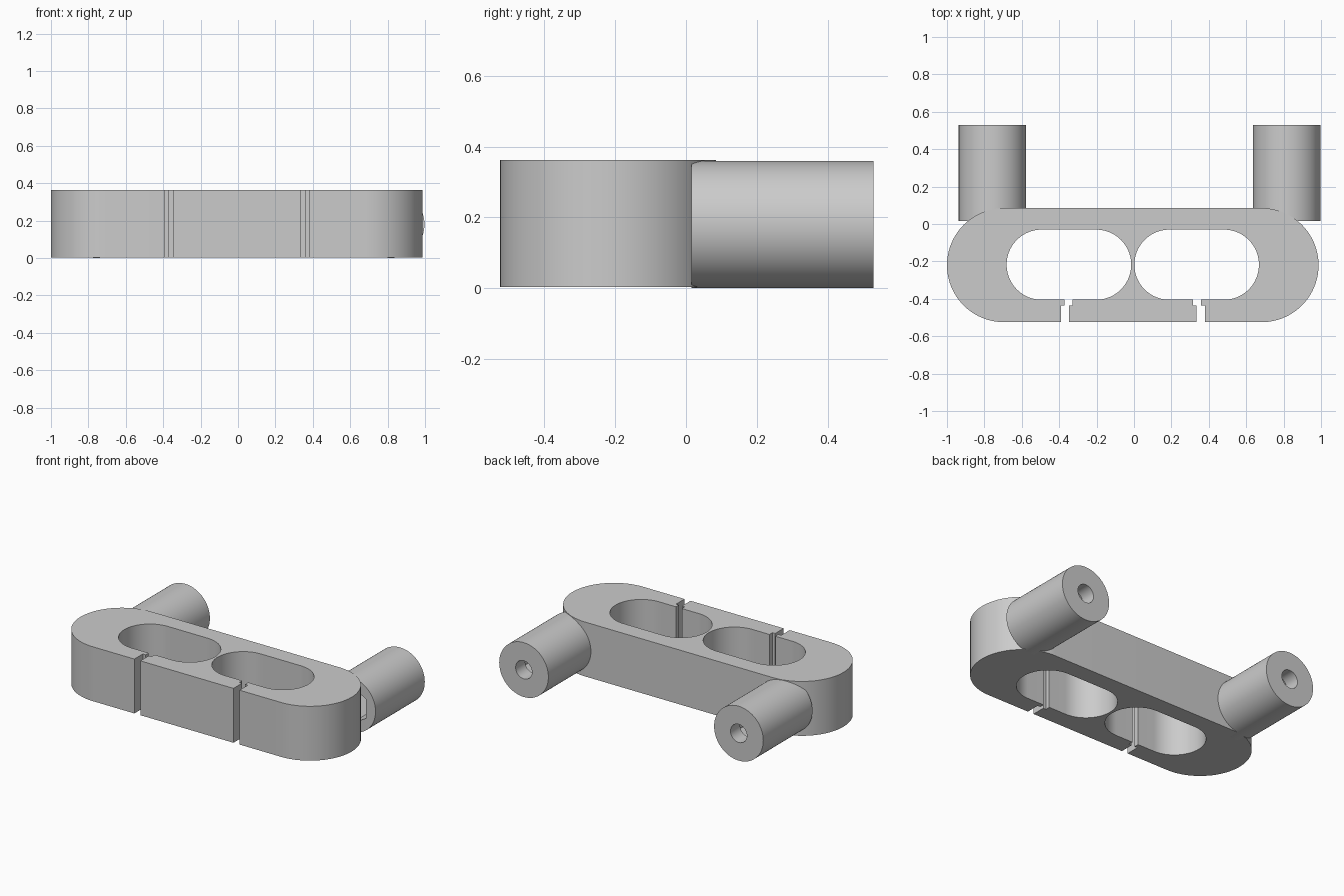
import bpy, bmesh
from math import sin, cos, pi, radians

cube = bpy.data.objects.get("Cube")
if cube:
    bpy.data.objects.remove(cube)

MID_X = -0.0065          # symmetry line of the body
SEGS = 96

grey = bpy.data.materials.new("plain grey")
grey.use_nodes = True
colour = (0.6, 0.6, 0.6, 1)
grey.diffuse_color = colour
grey.node_tree.nodes["Principled BSDF"].inputs["Base Color"].default_value = colour


def finish(bm, name):
    bmesh.ops.recalc_face_normals(bm, faces=bm.faces)
    mesh = bpy.data.meshes.new(name)
    bm.to_mesh(mesh)
    bm.free()
    obj = bpy.data.objects.new(name, mesh)
    bpy.context.collection.objects.link(obj)
    mesh.materials.append(grey)
    bpy.ops.object.select_all(action='DESELECT')
    obj.select_set(True)
    bpy.context.view_layer.objects.active = obj
    bpy.ops.object.shade_smooth_by_angle(angle=radians(25))
    return obj


def arc(cx, cy, r, start, end, steps=40):
    angles = [radians(start + (end - start) * i / steps) for i in range(steps + 1)]
    return [(cx + r * cos(a), cy + r * sin(a)) for a in angles]


# Body: half outline with a stepped slot leading into the rounded opening
outline = [(0, -0.525), (0.341, -0.525), (0.341, -0.436), (0.321, -0.436), (0.321, -0.405)]
outline += arc(0.196, -0.2175, 0.1875, -90, -270)
outline += arc(0.487, -0.2175, 0.1875, 90, -90)
outline += [(0.364, -0.405), (0.364, -0.436), (0.385, -0.436), (0.385, -0.525)]
outline += arc(0.6885, -0.22, 0.305, -90, 90)
outline += [(0, 0.085)]

bm = bmesh.new()
base = bm.faces.new([bm.verts.new((x, y, 0.003)) for x, y in outline])
top = bmesh.ops.extrude_face_region(bm, geom=[base], use_keep_orig=True)
bmesh.ops.translate(bm, vec=(0, 0, 0.36),
                    verts=[g for g in top["geom"] if isinstance(g, bmesh.types.BMVert)])
seam = [f for f in bm.faces if all(abs(v.co.x) < 1e-6 for v in f.verts)]
bmesh.ops.delete(bm, geom=seam, context='FACES')
body = finish(bm, "slotted_body")
body.location.x = MID_X
mirror = body.modifiers.new("Mirror", 'MIRROR')
mirror.use_clip = True


# Posts: tubes with a round bore at the back and a hexagonal pocket in front
def round_section(r):
    return lambda a: r


def hex_section(apothem):
    return lambda a: apothem / cos((a + pi / 6) % (pi / 3) - pi / 6)


def post(name, x):
    sections = [(0.53, round_section(0.18)), (0.015, round_section(0.18)),
                (0.015, hex_section(0.11)), (0.43, hex_section(0.11)),
                (0.43, round_section(0.06)), (0.53, round_section(0.06))]
    bm = bmesh.new()
    rings = []
    for y, radius in sections:
        angles = [2 * pi * i / SEGS for i in range(SEGS)]
        rings.append([bm.verts.new((radius(a) * cos(a), y, radius(a) * sin(a))) for a in angles])
    for k, ring in enumerate(rings):
        following = rings[(k + 1) % len(rings)]
        for i in range(SEGS):
            j = (i + 1) % SEGS
            bm.faces.new((ring[i], ring[j], following[j], following[i]))
    obj = finish(bm, name)
    obj.location = (x, 0, 0.18)


post("right_post", -0.757)
post("left_post", 0.817)
